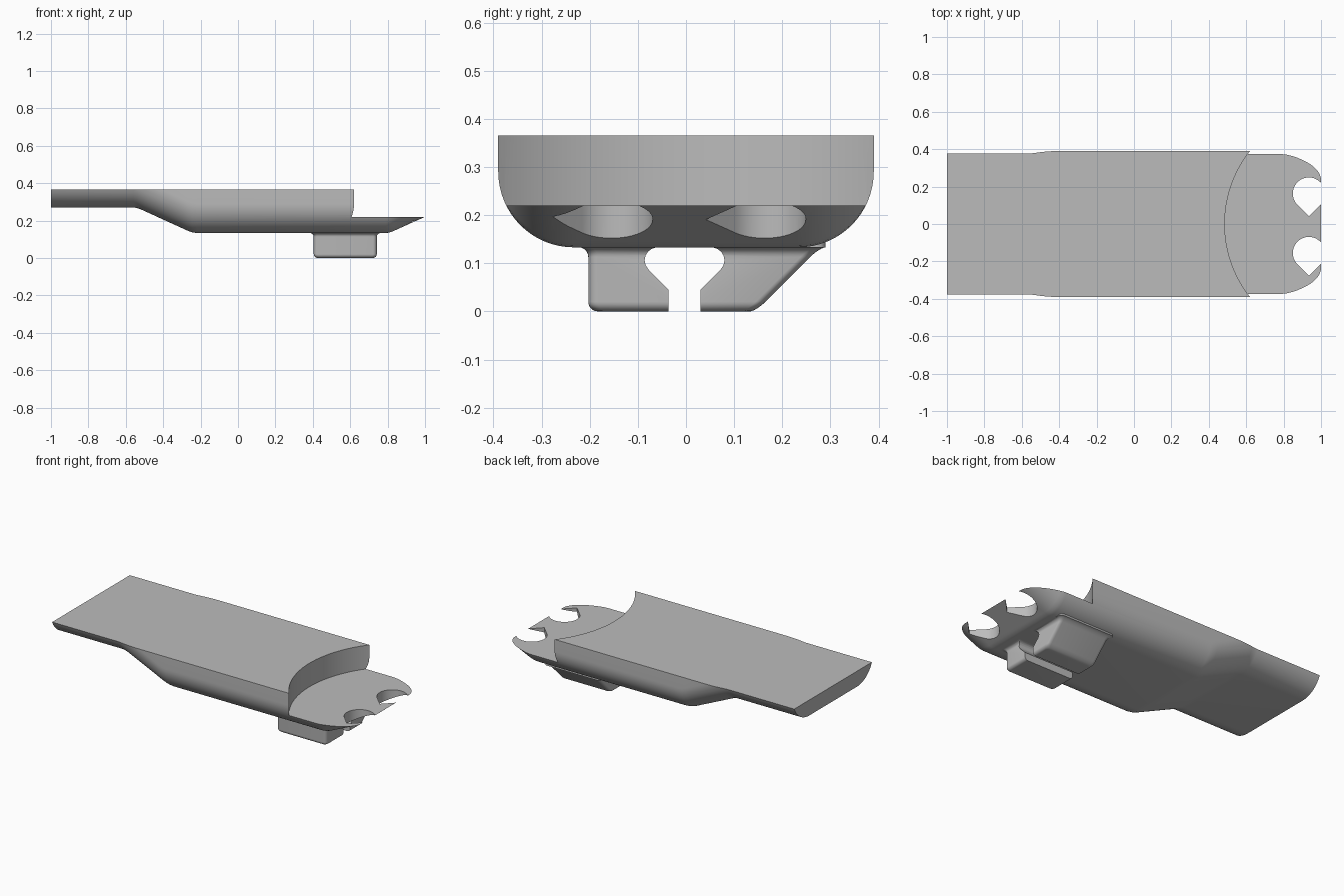
import bpy
import bmesh
from math import sin, cos, pi

cube = bpy.data.objects.get("Cube")
if cube:
    bpy.data.objects.remove(cube, do_unlink=True)

grey = bpy.data.materials.new("plain grey")
grey.use_nodes = True
grey.diffuse_color = (0.5, 0.5, 0.5, 1)
grey.node_tree.nodes["Principled BSDF"].inputs["Base Color"].default_value = (0.5, 0.5, 0.5, 1)

TOP, STEP, BOTTOM = 0.365, 0.22, 0.133


def loft(name, rings, clip=None):
    """Skin matching closed rings, cap both ends and optionally trim the top flat."""
    bm = bmesh.new()
    loops = [[bm.verts.new(p) for p in ring] for ring in rings]
    for a, b in zip(loops, loops[1:]):
        for i in range(len(a)):
            j = (i + 1) % len(a)
            bm.faces.new((a[i], a[j], b[j], b[i]))
    bm.faces.new(loops[0])
    bm.faces.new(loops[-1])
    if clip is not None:
        bmesh.ops.bisect_plane(bm, geom=bm.verts[:] + bm.edges[:] + bm.faces[:],
                               plane_co=(0, 0, clip), plane_no=(0, 0, 1), clear_outer=True)
        bmesh.ops.holes_fill(bm, edges=[e for e in bm.edges if e.is_boundary], sides=0)
    bmesh.ops.recalc_face_normals(bm, faces=bm.faces[:])
    mesh = bpy.data.meshes.new(name)
    bm.to_mesh(mesh)
    bm.free()
    mesh.materials.append(grey)
    obj = bpy.data.objects.new(name, mesh)
    bpy.context.collection.objects.link(obj)
    return obj


def activate(obj):
    bpy.ops.object.select_all(action="DESELECT")
    obj.select_set(True)
    bpy.context.view_layer.objects.active = obj


def cut(obj, cutter):
    mod = obj.modifiers.new("cut", "BOOLEAN")
    mod.operation = "DIFFERENCE"
    mod.solver = "EXACT"
    mod.object = cutter
    activate(obj)
    bpy.ops.object.modifier_apply(modifier=mod.name)
    bpy.data.objects.remove(cutter, do_unlink=True)


def prism_z(name, outline, low, high):
    return loft(name, [[(x, y, z) for x, y in outline] for z in (low, high)])


# Body: one round-cornered trough section carried along a bent path
RADIUS, HALF = 0.157, 0.39


def section(x, lift):
    right = [(HALF, 0.6)]
    for i in range(17):
        a = i / 16 * pi / 2
        right.append((HALF - RADIUS + RADIUS * cos(a), BOTTOM + lift + RADIUS - RADIUS * sin(a)))
    left = [(-y, z) for y, z in reversed(right)]
    return [(x, y, z) for y, z in right + left]


path = [(-1, 0.137), (-0.56, 0.137), (-0.54, 0.134), (-0.52, 0.127), (-0.27, 0.013),
        (-0.245, 0.004), (-0.22, 0), (0.79, 0), (0.81, 0.003), (0.83, 0.0105), (1, 0.0868)]
body = loft("body", [section(x, lift) for x, lift in path], clip=TOP)

# Curved step down to the thin nose
arc = [(1.116 + 0.631 * cos(i * pi / 64), 0.631 * sin(i * pi / 64)) for i in range(128)]
cut(body, prism_z("step_cutter", arc, STEP, 0.7))

# Teardrop notches through the nose
for y in (0.163, -0.155):
    r = 0.086
    drop = [(0.935 + r * cos(a), y + r * sin(a))
            for a in (-pi / 4 + i / 36 * 1.5 * pi for i in range(37))]
    drop.append((0.935, y - r * 2 ** 0.5))
    cut(body, prism_z("notch_cutter", drop, 0, 0.3))

# Clip block: rounded lower rim, straight walls, one sloped side, flared root
levels = [(0.02 * (1 - cos(a)), 0.02 * (1 - sin(a))) for a in (i * pi / 12 for i in range(7))]
levels += [(0.113 + 0.02 * sin(a), -0.02 * (1 - cos(a))) for a in (i * pi / 12 for i in range(7))]
levels.append((0.15, -0.02))


def block_ring(z, inset):
    x0, x1 = 0.405 + inset, 0.742 - inset
    y0, y1 = -0.203 + inset, 0.145 + min(z, BOTTOM) - inset * 0.6
    c = 0.02
    ring = []
    for cx, cy, start in ((x1 - c, y1 - c, 0), (x0 + c, y1 - c, 1),
                          (x0 + c, y0 + c, 2), (x1 - c, y0 + c, 3)):
        for i in range(6):
            a = (start + i / 5) * pi / 2
            ring.append((cx + c * cos(a), cy + c * sin(a), z))
    return ring


clip = loft("clip_hooks", [block_ring(z, inset) for z, inset in levels])

# Keyhole channel splits the block into two facing hooks
half = [(0.033, -0.1), (0.033, 0.045), (0.075, 0.087), (0.081, 0.096), (0.083, 0.106),
        (0.081, 0.116), (0.076, 0.124), (0.068, 0.13), (0.056, 0.134)]
profile = half + [(-y, z) for y, z in reversed(half)]
cut(clip, loft("channel_cutter", [[(x, y - 0.003, z) for y, z in profile] for x in (0.3, 0.85)]))

for obj in (body, clip):
    activate(obj)
    bpy.ops.object.shade_smooth_by_angle(angle=0.52)
